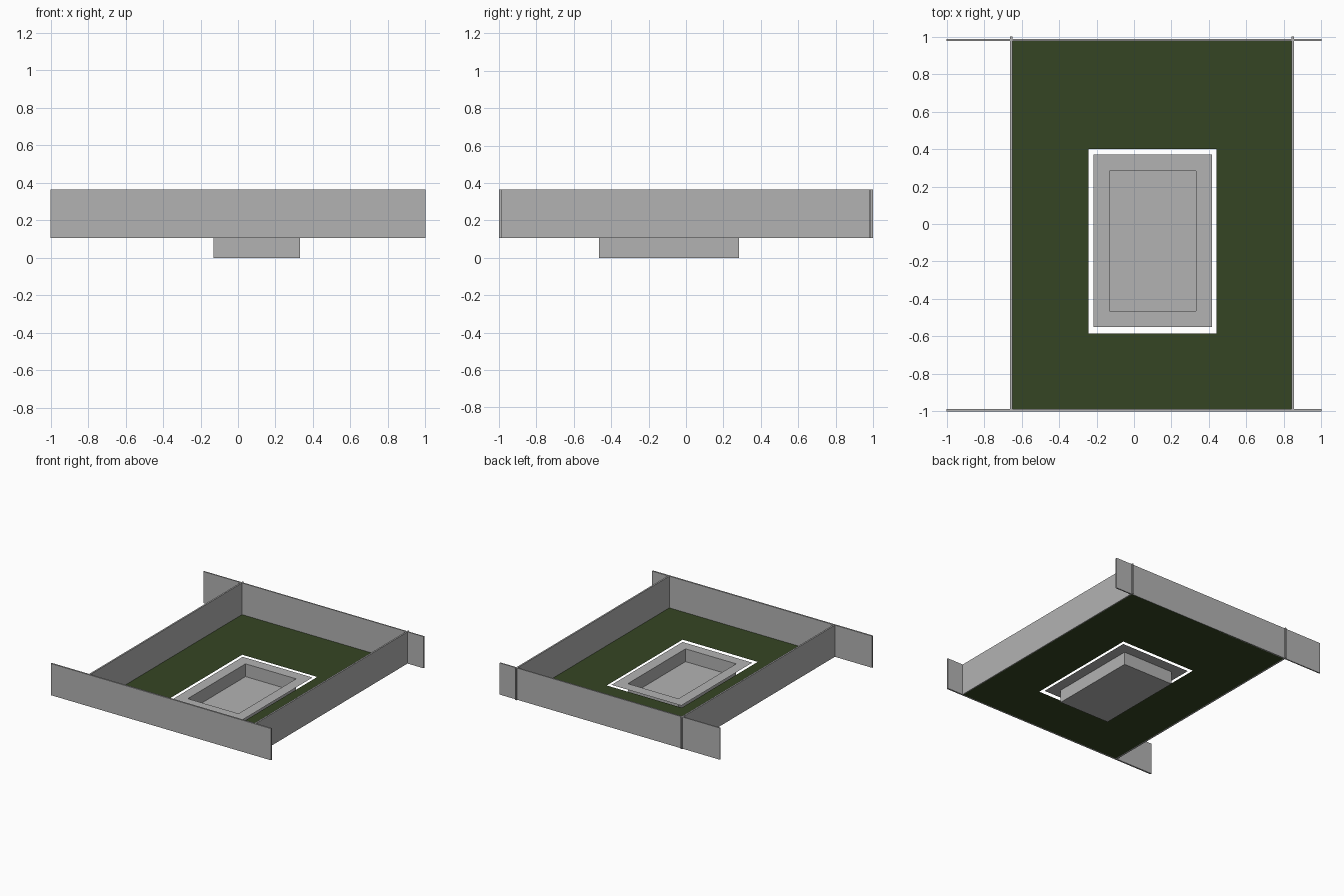
import bpy
import bmesh

cube = bpy.data.objects.get("Cube")
if cube:
    bpy.data.objects.remove(cube, do_unlink=True)


def material(name, rgb):
    m = bpy.data.materials.new(name)
    m.use_nodes = True
    m.diffuse_color = (*rgb, 1)
    m.node_tree.nodes["Principled BSDF"].inputs["Base Color"].default_value = (*rgb, 1)
    return m


grey = material("concrete grey", (0.45, 0.45, 0.45))
green = material("lawn green", (0.036, 0.06, 0.017))


def finish(name, bm, mat):
    mesh = bpy.data.meshes.new(name)
    bm.to_mesh(mesh)
    bm.free()
    mesh.materials.append(mat)
    obj = bpy.data.objects.new(name, mesh)
    bpy.context.collection.objects.link(obj)
    return obj


def rectangle(bm, bounds, z):
    x0, x1, y0, y1 = bounds
    return [bm.verts.new((x, y, z)) for x, y in ((x0, y0), (x1, y0), (x1, y1), (x0, y1))]


def bridge(bm, outer, inner):
    for i in range(4):
        j = (i + 1) % 4
        bm.faces.new((outer[i], outer[j], inner[j], inner[i]))


def wall(name, x0, x1, y0, y1):
    bm = bmesh.new()
    low = rectangle(bm, (x0, x1, y0, y1), GROUND)
    high = rectangle(bm, (x0, x1, y0, y1), TOP)
    bm.faces.new(low[::-1])
    bm.faces.new(high)
    bridge(bm, low, high)
    finish(name, bm, grey)


GROUND, TOP = 0.105, 0.365
BASIN = (-0.13, 0.33, -0.465, 0.283)

# Lawn sheet with an open slot around the pool
bm = bmesh.new()
outer = rectangle(bm, (-0.65, 0.848, -0.988, 0.985), GROUND)
inner = rectangle(bm, (-0.242, 0.44, -0.585, 0.40), GROUND)
bridge(bm, outer, inner)
finish("lawn", bm, green)

# Pool: flat rim, straight sides and floor
bm = bmesh.new()
rim = rectangle(bm, (-0.217, 0.417, -0.55, 0.371), GROUND)
lip = rectangle(bm, BASIN, GROUND)
floor = rectangle(bm, BASIN, 0)
bridge(bm, rim, lip)
bridge(bm, lip, floor)
bm.faces.new(floor)
finish("pool", bm, grey)

# Boundary walls: long ends overhang, sides pass through the back
wall("front_wall", -1, 1, -1, -0.987)
wall("back_wall", -1, 1, 0.978, 0.988)
wall("right_wall", -0.661, -0.648, -0.995, 1)
wall("left_wall", 0.842, 0.855, -0.995, 1)
